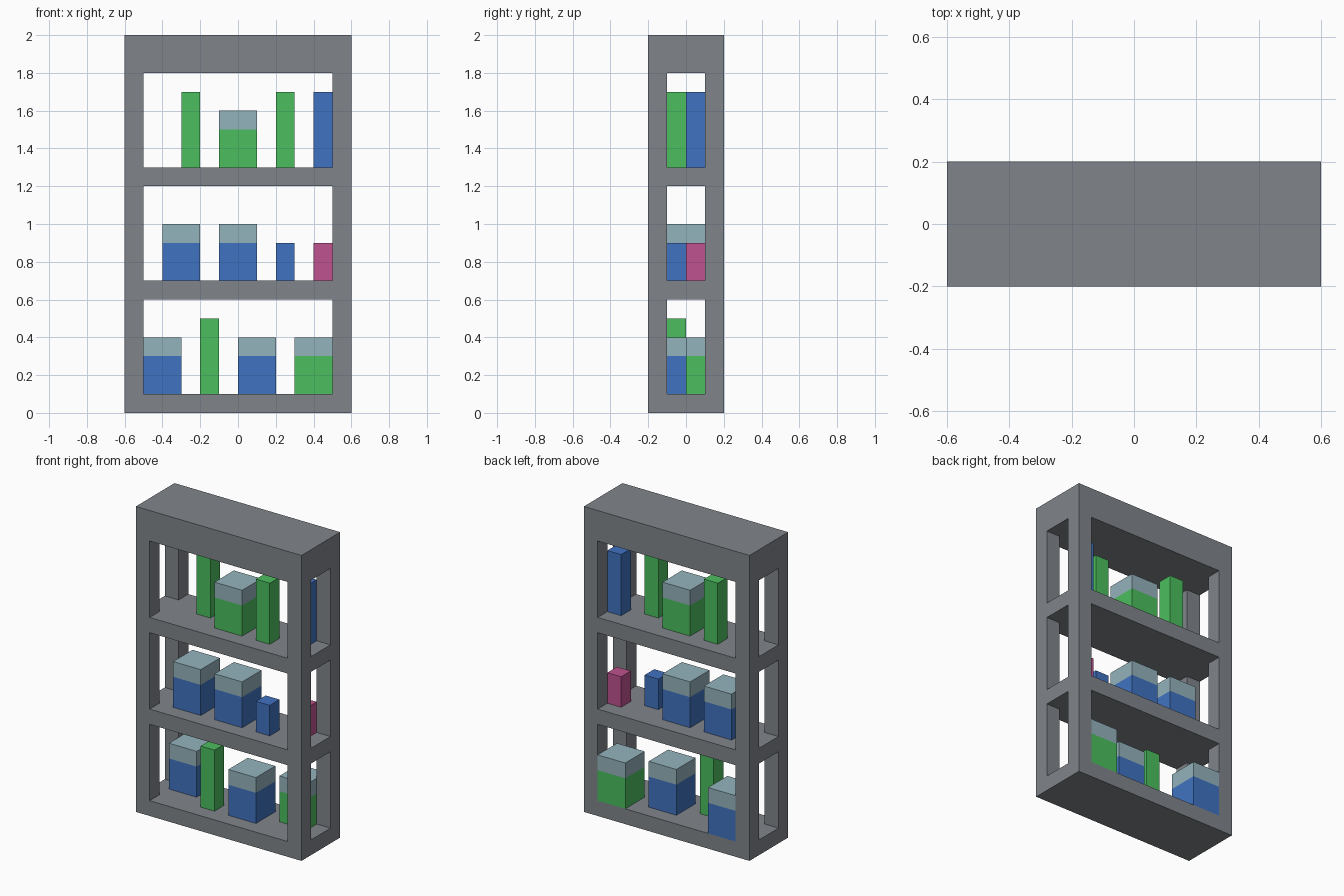
import bpy, bmesh

cube = bpy.data.objects.get("Cube")
if cube:
    bpy.data.objects.remove(cube, do_unlink=True)


def material(name, rgb):
    m = bpy.data.materials.new(name)
    m.use_nodes = True
    m.diffuse_color = (*rgb, 1)
    bsdf = next(n for n in m.node_tree.nodes if n.type == 'BSDF_PRINCIPLED')
    bsdf.inputs["Base Color"].default_value = (*rgb, 1)
    bsdf.inputs["Roughness"].default_value = 0.8
    return m


GREY = material("shelf_grey", (0.216, 0.235, 0.258))
BLUE = material("blue", (0.051, 0.171, 0.539))
GREEN = material("green", (0.072, 0.521, 0.112))
PINK = material("pink", (0.521, 0.084, 0.275))
LID = material("pale_lid", (0.296, 0.451, 0.503))


def cell_object(name, cuts, solid, mats, slot=lambda z: 0):
    """Outer skin of the solid cells of a grid; slot picks a material by face height."""
    n = [len(c) - 1 for c in cuts]
    bm = bmesh.new()
    verts = {}

    def vert(idx):
        if idx not in verts:
            verts[idx] = bm.verts.new([cuts[a][idx[a]] for a in range(3)])
        return verts[idx]

    def filled(c):
        return all(0 <= c[a] < n[a] for a in range(3)) and solid(*c)

    cells = [(i, j, k) for i in range(n[0]) for j in range(n[1]) for k in range(n[2])]
    for c in filter(filled, cells):
        for axis in range(3):
            u, v = (axis + 1) % 3, (axis + 2) % 3
            for side in (0, 1):
                near = list(c)
                near[axis] += 1 if side else -1
                if filled(near):
                    continue
                ring = []
                for du, dv in ((0, 0), (1, 0), (1, 1), (0, 1)):
                    p = list(c)
                    p[axis] += side
                    p[u] += du
                    p[v] += dv
                    ring.append(vert(tuple(p)))
                face = bm.faces.new(ring if side else ring[::-1])
                face.material_index = slot(face.calc_center_median().z)
    mesh = bpy.data.meshes.new(name)
    bm.to_mesh(mesh)
    bm.free()
    for m in mats:
        mesh.materials.append(m)
    obj = bpy.data.objects.new(name, mesh)
    bpy.context.collection.objects.link(obj)
    return obj


# Shelf frame: full slabs on even layers, only the four corner posts between them
cell_object("shelf_frame",
            ([-0.6, -0.5, 0.5, 0.6], [-0.2, -0.1, 0.1, 0.2],
             [0, 0.1, 0.6, 0.7, 1.2, 1.3, 1.8, 2.0]),
            lambda i, j, k: k % 2 == 0 or (i != 1 and j != 1), [GREY])


# Lidded bins: 0.2 wide cubes with the lid on the top 0.1
def bin_with_lid(name, x, y, z, mat):
    cell_object(name, ([x, x + 0.2], [y, y + 0.2], [z, z + 0.2, z + 0.3]),
                lambda i, j, k: True, [mat, LID],
                lambda h: 1 if h > z + 0.21 else 0)


for args in (("lower_bin_right", -0.5, 0, 0.1, BLUE),
             ("lower_bin_middle", 0, -0.1, 0.1, BLUE),
             ("lower_bin_left", 0.3, 0, 0.1, GREEN),
             ("middle_bin_right", -0.4, -0.1, 0.7, BLUE),
             ("middle_bin_centre", -0.1, -0.1, 0.7, BLUE),
             ("upper_bin", -0.1, -0.1, 1.3, GREEN)):
    bin_with_lid(*args)


# Plain upright cartons, 0.1 square
def carton(name, x, y, z, height, mat):
    cell_object(name, ([x, x + 0.1], [y, y + 0.1], [z, z + height]),
                lambda i, j, k: True, [mat])


for args in (("lower_tall_carton", -0.2, -0.1, 0.1, 0.4, GREEN),
             ("middle_short_carton", 0.2, -0.1, 0.7, 0.2, BLUE),
             ("middle_pink_carton", 0.4, 0, 0.7, 0.2, PINK),
             ("upper_tall_carton_right", -0.3, 0, 1.3, 0.4, GREEN),
             ("upper_tall_carton_centre", 0.2, -0.1, 1.3, 0.4, GREEN),
             ("upper_tall_carton_left", 0.4, 0, 1.3, 0.4, BLUE)):
    carton(*args)
